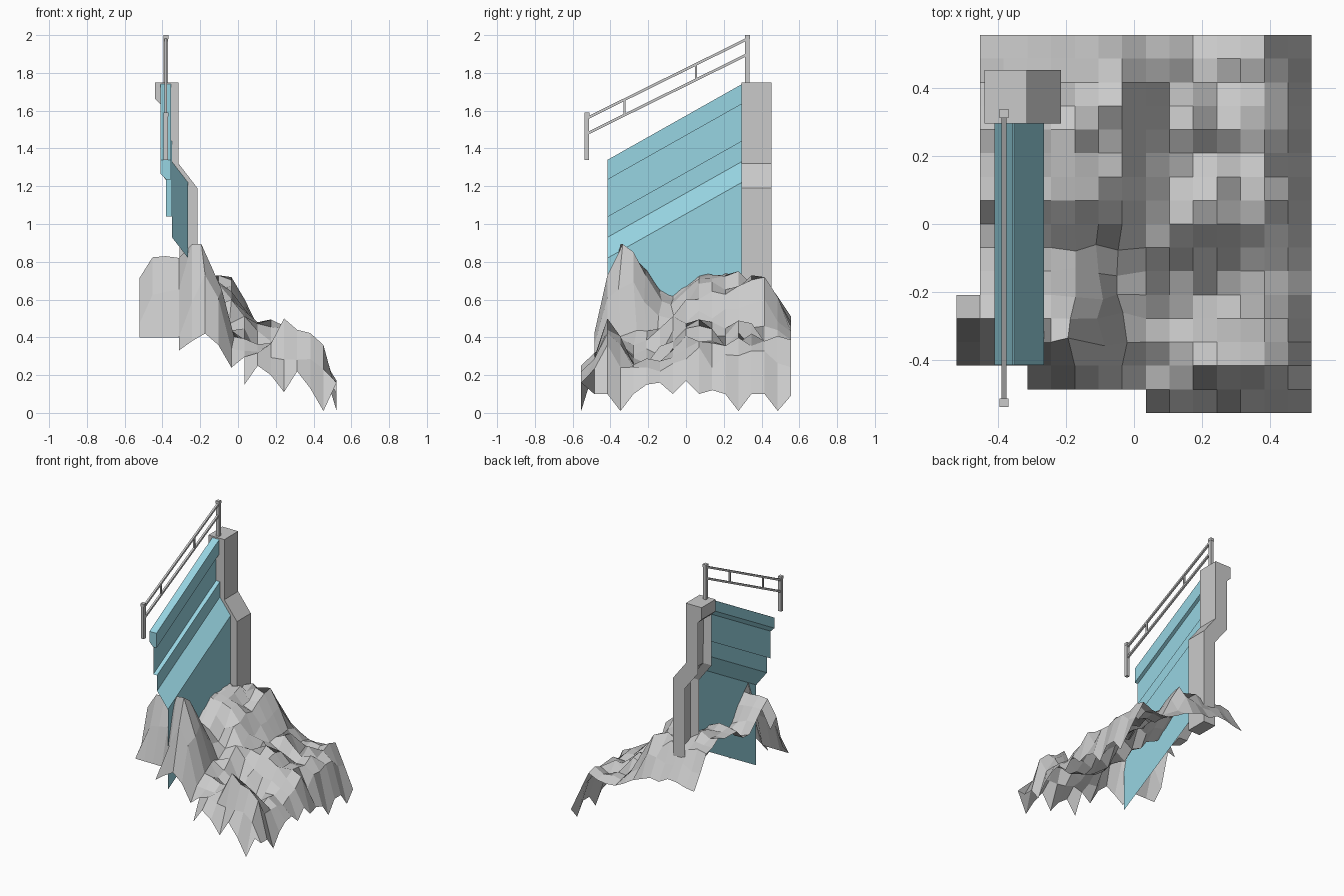
import bpy, bmesh, random
from mathutils import Vector

random.seed(7)
cube = bpy.data.objects.get("Cube")
if cube:
    bpy.data.objects.remove(cube, do_unlink=True)


def material(name, rgb):
    m = bpy.data.materials.new(name)
    m.use_nodes = True
    m.diffuse_color = (*rgb, 1)
    m.node_tree.nodes["Principled BSDF"].inputs["Base Color"].default_value = (*rgb, 1)
    return m


stone = material("grey stone", (0.59, 0.59, 0.59))
teal = material("pale teal", (0.31, 0.66, 0.76))


def finish(name, bm, mat, fix_normals=True):
    if fix_normals:
        bmesh.ops.recalc_face_normals(bm, faces=bm.faces)
    me = bpy.data.meshes.new(name)
    bm.to_mesh(me)
    bm.free()
    me.materials.append(mat)
    ob = bpy.data.objects.new(name, me)
    bpy.context.collection.objects.link(ob)
    return ob


def extrude_profile(profile, y0, y1, rise=0, closed=True):
    """Sweep an x-z profile along y, climbing by rise."""
    bm = bmesh.new()
    a = [bm.verts.new((x, y0, z)) for x, z in profile]
    b = [bm.verts.new((x, y1, z + rise)) for x, z in profile]
    n = len(profile)
    for i in range(n if closed else n - 1):
        k = (i + 1) % n
        bm.faces.new((a[i], b[i], b[k], a[k]))
    if closed:
        bm.faces.new(a)
        bm.faces.new(b[::-1])
    return bm


def beam(name, p, q, width):
    """Square bar between two points lying in a y-z plane."""
    p, q = Vector(p), Vector(q)
    side = Vector((width / 2, 0, 0))
    up = (q - p).normalized().cross(Vector((1, 0, 0))) * width / 2
    bm = bmesh.new()
    ends = [[bm.verts.new(c + side * s + up * t)
             for s, t in ((1, 1), (-1, 1), (-1, -1), (1, -1))] for c in (p, q)]
    for i in range(4):
        k = (i + 1) % 4
        bm.faces.new((ends[0][i], ends[0][k], ends[1][k], ends[1][i]))
    bm.faces.new(ends[0])
    bm.faces.new(ends[1][::-1])
    return finish(name, bm, stone)


# Sloping wall: thick coping and a thin stepped sheet below
FRONT, BACK, RISE = -0.415, 0.295, 0.4
coping = [(-.38, 1.235), (-.41, 1.265), (-.41, 1.34), (-.355, 1.34), (-.355, 1.235)]
finish("wall_coping", extrude_profile(coping, FRONT, BACK, RISE), teal)
sheet = [(-.38, 1.235), (-.38, 1.04), (-.35, 1.04), (-.35, .93), (-.265, .82), (-.265, .245)]
finish("wall_sheet", extrude_profile(sheet, FRONT, BACK, RISE, closed=False), teal)

# Cranked pillar with a recessed channel down its rear side
pillar = [(-.44, 1.75), (-.315, 1.75), (-.315, 1.32), (-.215, 1.19), (-.215, .51),
          (-.31, .51), (-.31, 1.14), (-.41, 1.27), (-.41, 1.635), (-.44, 1.665)]
bm = extrude_profile(pillar, BACK, .452)
bmesh.ops.recalc_face_normals(bm, faces=bm.faces)
rear = [f for f in bm.faces if f.normal.x < -.5 and f.calc_center_median().z < 1.6]
bmesh.ops.inset_region(bm, faces=rear, thickness=.03, depth=-.05)
finish("pillar", bm, stone)

# Handrail
X, Y0, Y1 = -.382, -.525, .325


def rail_z(y, low):
    return low + (y - Y0) / (Y1 - Y0) * .42


for name, y, foot in (("front", Y0, 1.34), ("back", Y1, 1.75)):
    beam(name + "_post", (X, y, foot), (X, y, foot + .235), .023)
    beam(name + "_post_cap", (X, y, foot + .23), (X, y, foot + .25), .026)
for name, low in (("top_rail", 1.56), ("lower_rail", 1.478)):
    beam(name, (X, Y0, low), (X, Y1, rail_z(Y1, low)), .014)
for i, y in enumerate((-.325, .053)):
    beam("baluster_%d" % i, (X, y, rail_z(y, 1.478)), (X, y, rail_z(y, 1.56)), .011)

# Rocky ground: coarse heights in hundredths, front row first, x left to right
coarse = [
    (40, 26, 8, 10, 25, 18, 20, 10),
    (40, 44, 76, 38, 36, 46, 42, 24),
    (82, 83, 83, 46, 30, 28, 26, 16),
    (70, 68, 63, 46, 34, 27, 26, 18),
    (66, 67, 64, 60, 46, 46, 38, 26),
    (74, 74, 71, 62, 48, 40, 36, 20),
    (74, 75, 73, 64, 50, 40, 36, 16),
    (68, 70, 68, 70, 46, 38, 40, 22),
    (49, 50, 49, 46, 38, 34, 38, 12),
]
# Ragged outer rims
right_rim = (16, 10, 10, 1, 10, 15, 16, 10, 17, 10, 12, 10, 1, 10, 10, 1, 9)
front_rim = (15, 25, 20, 11, 22, 13, 1, 16)
step_rim = (33, 38, 42, 36, 24)
NX, NY = 15, 16


def ground_height(i, j):
    if i == NX:
        return right_rim[j] / 100
    if j == 0 and i >= 8:
        return front_rim[i - 8] / 100
    if j == 1 and 3 <= i < 8:
        return step_rim[i - 3] / 100
    if j == 2 and i < 4:
        return .4
    if j == 3 and i in (4, 5):
        return .893
    u = max(0, (i - 1) / 2)
    v = j / 2
    a, b = min(int(u), 6), min(int(v), 7)
    u, v = u - a, v - b
    lo = coarse[b][a] * (1 - u) + coarse[b][a + 1] * u
    hi = coarse[b + 1][a] * (1 - u) + coarse[b + 1][a + 1] * u
    z = (lo * (1 - v) + hi * v) / 100
    if i == 0:
        z -= .12
    if i < 8:
        z += {7: -.04, 9: .04}.get(j, 0)
    rough = .02 if i < 5 or j == NY else .05
    return z + random.uniform(-rough, rough)


def has_cell(i, j):
    if i == 0:
        return 2 <= j < 5
    return j >= 2 or (j == 1 and i >= 3) or i >= 8


bm = bmesh.new()
grid = {}
for i in range(NX + 1):
    for j in range(NY + 1):
        shift = .02 if 4 < i < 8 and 2 < j < 8 else 0
        x = -.522 + i * 1.044 / NX + random.uniform(-shift, shift)
        y = -.555 + j * 1.11 / NY + random.uniform(-shift, shift)
        grid[i, j] = bm.verts.new((x, y, ground_height(i, j)))
for i in range(NX):
    for j in range(NY):
        if has_cell(i, j):
            bm.faces.new((grid[i, j], grid[i + 1, j], grid[i + 1, j + 1], grid[i, j + 1]))
bmesh.ops.delete(bm, geom=[v for v in bm.verts if not v.link_faces], context='VERTS')
finish("rocky_ground", bm, stone, fix_normals=False)
